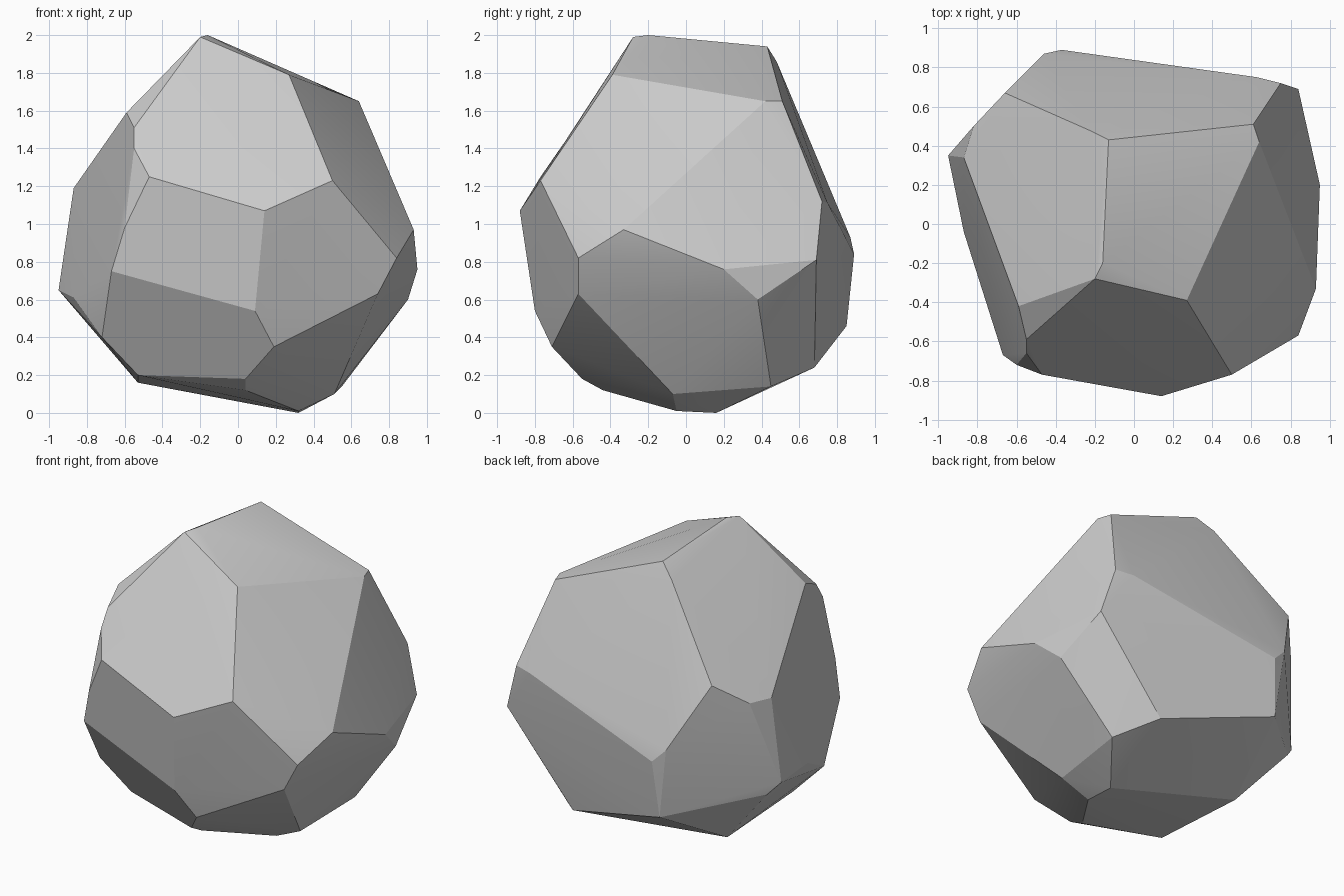
import bpy, bmesh, math

# Corner points of the chipped rock, grouped by height; the hull makes the facets
crown = [(-.20, -.28, 1.99), (-.16, -.20, 2.0), (-.13, .43, 1.94), (-.23, .48, 1.86),
         (.27, -.39, 1.79), (-.29, -.34, 1.87), (.64, .42, 1.65), (.61, .51, 1.65),
         (-.59, -.42, 1.59), (-.55, -.59, 1.51), (-.55, -.66, 1.40)]
shoulder = [(-.47, -.77, 1.25), (.14, -.88, 1.07), (.50, -.77, 1.23), (-.87, .34, 1.19),
            (-.82, .50, 1.20), (-.66, .67, 1.34), (.75, .72, 1.12), (.63, .75, 1.11),
            (-.60, -.72, .98), (-.46, .87, .93), (.93, -.33, .97)]
waist = [(.84, -.57, .82), (.95, .20, .76), (.84, .69, .81), (-.37, .89, .84),
         (-.67, -.67, .75), (-.95, .35, .65), (.74, -.57, .63), (.90, .38, .60),
         (.09, -.80, .54), (-.87, -.04, .61), (-.40, .86, .57), (-.88, .40, .57)]
base = [(-.40, .85, .46), (-.72, -.43, .40), (.19, -.71, .35), (.36, .68, .24),
        (.04, -.55, .18), (-.53, -.37, .20), (.04, -.44, .12), (-.53, .32, .16),
        (.55, .45, .14), (.51, -.07, .10), (.32, -.05, .01), (.32, .16, 0)]

# Rock body
bm = bmesh.new()
for p in crown + shoulder + waist + base:
    bm.verts.new(p)
hull = bmesh.ops.convex_hull(bm, input=bm.verts[:])
bmesh.ops.delete(bm, geom=[v for v in bm.verts if not v.link_faces], context='VERTS')
# Merge nearly coplanar triangles into broad facets
bmesh.ops.dissolve_limit(bm, angle_limit=math.radians(3), verts=bm.verts[:], edges=bm.edges[:])
bmesh.ops.recalc_face_normals(bm, faces=bm.faces[:])
mesh = bpy.data.meshes.new("rock")
bm.to_mesh(mesh)
bm.free()
rock = bpy.data.objects.new("rock", mesh)
bpy.context.collection.objects.link(rock)

# Soft shading across shallow creases only
bpy.context.view_layer.objects.active = rock
rock.select_set(True)
bpy.ops.object.shade_smooth_by_angle(angle=math.radians(18))
